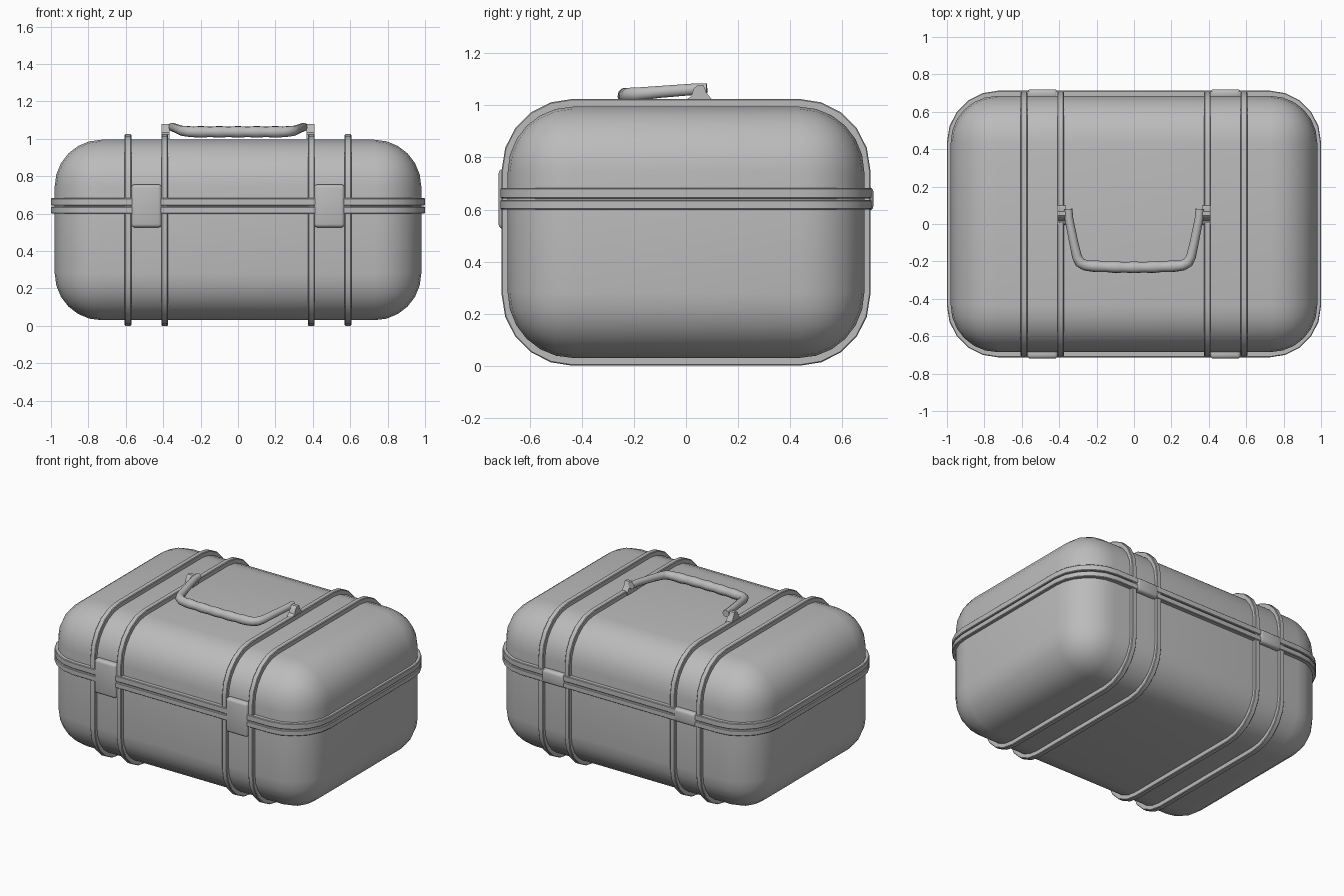
import bpy, bmesh, math
from mathutils import Vector

if "Cube" in bpy.data.objects:
    bpy.data.objects.remove(bpy.data.objects["Cube"], do_unlink=True)

grey = bpy.data.materials.new("plain grey")
grey.use_nodes = True
grey.diffuse_color = (0.5, 0.5, 0.5, 1)
grey.node_tree.nodes["Principled BSDF"].inputs["Base Color"].default_value = (0.5, 0.5, 0.5, 1)

MID_Z = 0.5125


def finish(obj, angle=35):
    obj.data.materials.clear()
    obj.data.materials.append(grey)
    bpy.ops.object.select_all(action="DESELECT")
    obj.select_set(True)
    bpy.context.view_layer.objects.active = obj
    bpy.ops.object.shade_smooth_by_angle(angle=math.radians(angle))
    return obj


def from_bmesh(name, bm, angle=35):
    bmesh.ops.recalc_face_normals(bm, faces=bm.faces)
    mesh = bpy.data.meshes.new(name)
    bm.to_mesh(mesh)
    bm.free()
    obj = bpy.data.objects.new(name, mesh)
    bpy.context.collection.objects.link(obj)
    return finish(obj, angle)


def rounded_box(name, centre, size, radius, segments):
    bm = bmesh.new()
    bmesh.ops.create_cube(bm, size=1)
    for v in bm.verts:
        v.co = Vector(c + p * s for c, p, s in zip(centre, v.co, size))
    bmesh.ops.bevel(bm, geom=bm.edges[:], offset=radius, segments=segments,
                    profile=0.5, affect="EDGES")
    return from_bmesh(name, bm)


def rounded_rect(half_u, half_v, radius, steps=5):
    points = []
    for quarter, (su, sv) in enumerate([(1, 1), (-1, 1), (-1, -1), (1, -1)]):
        for i in range(steps + 1):
            a = math.pi / 2 * (quarter + i / steps)
            points.append((su * (half_u - radius) + radius * math.cos(a),
                           sv * (half_v - radius) + radius * math.sin(a)))
    return points


def ring(name, half_u, half_v, radius, low, high, place, depth=0.05):
    """Flat hoop around a rounded rectangle, with a small outer chamfer."""
    c = 0.004
    section = [(depth, low), (c, low), (0, low + c),
               (0, high - c), (c, high), (depth, high)]
    bm = bmesh.new()
    loops = []
    for inset, w in section:
        outline = rounded_rect(half_u - inset, half_v - inset, radius - inset)
        loops.append([bm.verts.new(place(u, v, w)) for u, v in outline])
    n = len(loops[0])
    for k, loop in enumerate(loops):
        after = loops[(k + 1) % len(loops)]
        for i in range(n):
            j = (i + 1) % n
            bm.faces.new((loop[i], loop[j], after[j], after[i]))
    return from_bmesh(name, bm, 28)


# Case body
rounded_box("case_body", (0, 0, MID_Z), (1.96, 1.37, 0.965), 0.25, 6)

# Lid and base rims, with a narrow seam between them
for name, low, high in (("base_rim", 0.6, 0.637), ("lid_rim", 0.643, 0.683)):
    ring(name, 1.0, 0.713, 0.275, low, high, lambda u, v, w: (u, v, w))

# Straps running around the case
for side, label in ((1, "left"), (-1, "right")):
    for x, place_name in ((0.588, "outer"), (0.392, "inner")):
        ring(f"{label}_{place_name}_strap", 0.708, 0.5125, 0.272,
             side * x - 0.0175, side * x + 0.0175,
             lambda u, v, w: (w, u, MID_Z + v))

    # Clasp at the front and hinge at the back
    rounded_box(f"{label}_clasp", (side * 0.489, -0.695, 0.641),
                (0.162, 0.05, 0.23), 0.018, 3)
    rounded_box(f"{label}_hinge", (side * 0.49, 0.695, 0.641),
                (0.164, 0.05, 0.09), 0.018, 3)

    # Handle bracket
    profile = [(-0.005, 1.0), (0.0, 1.022), (0.02, 1.035), (0.03, 1.065),
               (0.045, 1.078), (0.067, 1.078), (0.078, 1.05), (0.1, 1.022), (0.1, 1.0)]
    bm = bmesh.new()
    face = bm.faces.new([bm.verts.new((side * 0.365, y, z)) for y, z in profile])
    extruded = bmesh.ops.extrude_face_region(bm, geom=[face])["geom"]
    bmesh.ops.translate(bm, vec=(side * 0.043, 0, 0),
                        verts=[g for g in extruded if isinstance(g, bmesh.types.BMVert)])
    from_bmesh(f"{label}_handle_bracket", bm)

# Handle: two arms and a grip with shallow finger waves
arm = [(0.352, 0.08, 1.063, 0.023), (0.348, 0.03, 1.062, 0.023),
       (0.322, -0.1, 1.052, 0.024), (0.305, -0.175, 1.045, 0.026),
       (0.29, -0.205, 1.042, 0.028), (0.262, -0.22, 1.039, 0.029)]
grip = []
for i in range(-20, 21):
    x = i * 0.012
    grip.append((x, -0.232 + 0.008 * (x / 0.24) ** 2, 1.037,
                 0.03 + 0.0015 * math.cos(x * math.tau / 0.1)))
path = arm + grip[::-1] + [(-x, y, z, r) for x, y, z, r in reversed(arm)]
curve = bpy.data.curves.new("handle", "CURVE")
curve.dimensions = "3D"
curve.bevel_depth = 1
curve.bevel_resolution = 3
curve.use_fill_caps = True
spline = curve.splines.new("POLY")
spline.points.add(len(path) - 1)
for point, (x, y, z, r) in zip(spline.points, path):
    point.co = (x, y, z, 1)
    point.radius = r
handle = bpy.data.objects.new("handle", curve)
bpy.context.collection.objects.link(handle)
bpy.ops.object.select_all(action="DESELECT")
handle.select_set(True)
bpy.context.view_layer.objects.active = handle
bpy.ops.object.convert(target="MESH")
finish(bpy.context.view_layer.objects.active, 50)
